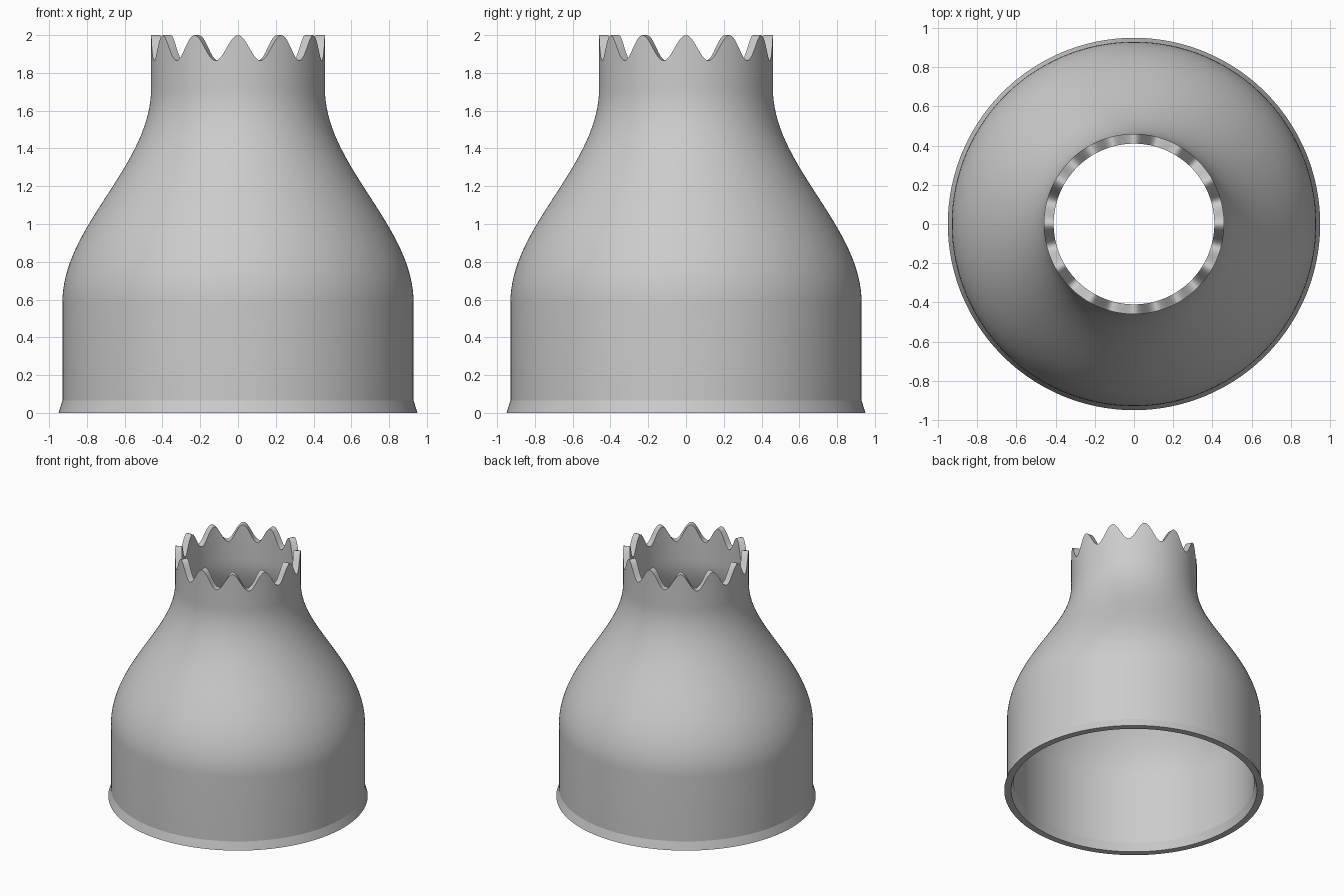
import bpy
import bmesh
from math import cos, sin, pi, tau

cube = bpy.data.objects.get("Cube")
if cube:
    bpy.data.objects.remove(cube, do_unlink=True)

TEETH = 12
SEGMENTS = TEETH * 16
WALL = 0.05
BASE_R, NECK_R = 0.93, 0.46
SHOULDER_Z, NECK_Z = 0.58, 1.72
RIM_Z, RIM_WAVE = 1.9325, 0.0675
STEPS = 32

# Single grey material
grey = bpy.data.materials.new("grey")
grey.use_nodes = True
colour = (0.6, 0.6, 0.6, 1)
grey.diffuse_color = colour
grey.node_tree.nodes["Principled BSDF"].inputs["Base Color"].default_value = colour

# Outer profile: flared foot, straight skirt, S-shaped shoulder
profile = [(0.95, 0), (BASE_R, 0.065)]
for i in range(STEPS + 1):
    t = i / STEPS
    radius = BASE_R + (NECK_R - BASE_R) * (1 - cos(pi * t)) / 2
    profile.append((radius, SHOULDER_Z + (NECK_Z - SHOULDER_Z) * t))

bm = bmesh.new()


def ring(radius, z, wave=0):
    verts = []
    for i in range(SEGMENTS):
        a = tau * i / SEGMENTS
        height = z + wave * cos(TEETH * a)
        verts.append(bm.verts.new((radius * cos(a), radius * sin(a), height)))
    return verts


# Outer wall upward, wavy rim, then inner wall downward
rings = [ring(r, z) for r, z in profile]
rings.append(ring(NECK_R, RIM_Z, RIM_WAVE))
rim_outer = len(rings) - 1
rings.append(ring(NECK_R - WALL, RIM_Z, RIM_WAVE))
rings += [ring(r - WALL, z) for r, z in reversed(profile)]

for k, lower in enumerate(rings):
    upper = rings[(k + 1) % len(rings)]
    for i in range(SEGMENTS):
        j = (i + 1) % SEGMENTS
        bm.faces.new((lower[i], lower[j], upper[j], upper[i])).smooth = True

# Crisp edges at the foot, the flare and the rim
last = len(rings) - 1
for k in (0, 1, rim_outer, rim_outer + 1, last - 1, last):
    for i in range(SEGMENTS):
        edge = bm.edges.get((rings[k][i], rings[k][(i + 1) % SEGMENTS]))
        edge.smooth = False

bmesh.ops.recalc_face_normals(bm, faces=bm.faces)
mesh = bpy.data.meshes.new("scalloped_bell_shell")
bm.to_mesh(mesh)
bm.free()
mesh.materials.append(grey)
shell = bpy.data.objects.new("scalloped_bell_shell", mesh)
bpy.context.collection.objects.link(shell)
